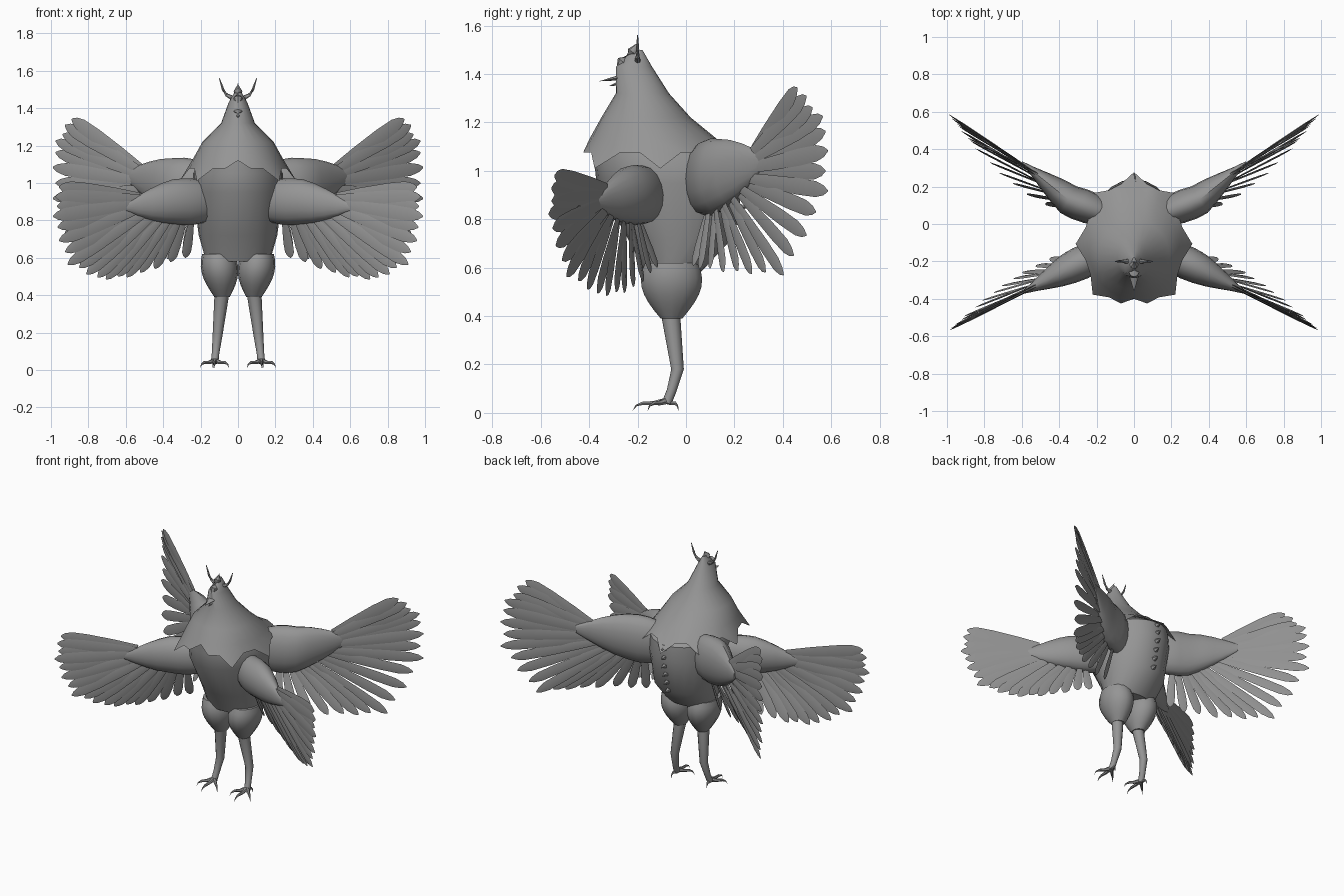
import bpy, bmesh, math
from mathutils import Vector

cube = bpy.data.objects.get("Cube")
if cube:
    bpy.data.objects.remove(cube, do_unlink=True)

shade = .3
grey = bpy.data.materials.new("plain_grey")
grey.use_nodes = True
grey.diffuse_color = (shade, shade, shade, 1)
grey.node_tree.nodes["Principled BSDF"].inputs["Base Color"].default_value = grey.diffuse_color


def finish(name, bm, mirror=False, angle=40):
    """Turn a bmesh into a shaded, coloured object, mirrored across x if asked."""
    bmesh.ops.recalc_face_normals(bm, faces=bm.faces)
    mesh = bpy.data.meshes.new(name)
    bm.to_mesh(mesh)
    bm.free()
    mesh.shade_smooth()
    mesh.set_sharp_from_angle(angle=math.radians(angle))
    mesh.materials.append(grey)
    ob = bpy.data.objects.new(name, mesh)
    bpy.context.collection.objects.link(ob)
    if mirror:
        modifier = ob.modifiers.new("Mirror", "MIRROR")
        modifier.use_mirror_merge = False


def ellipse(centre, a, b, count):
    turns = [math.tau * i / count for i in range(count)]
    return [centre + a * math.cos(t) + b * math.sin(t) for t in turns]


def loft(bm, rings, close_end=True):
    """Skin a series of equal rings."""
    rows = [[bm.verts.new(point) for point in ring] for ring in rings]
    count = len(rows[0])
    for upper, lower in zip(rows, rows[1:]):
        for i in range(count):
            j = (i + 1) % count
            bm.faces.new((upper[i], upper[j], lower[j], lower[i]))
    bm.faces.new(rows[0][::-1])
    if close_end:
        bm.faces.new(rows[-1])


def tube(bm, points, radii, count=8):
    """Round tube along a path."""
    points = [Vector(point) for point in points]
    last = len(points) - 1
    rings = []
    for i, (point, radius) in enumerate(zip(points, radii)):
        heading = (points[min(i + 1, last)] - points[max(i - 1, 0)]).normalized()
        upright = abs(heading.z) > .8
        side = heading.cross(Vector((0, 1, 0) if upright else (0, 0, 1))).normalized()
        rings.append(ellipse(point, side * radius, heading.cross(side) * radius, count))
    loft(bm, rings)


def along(points, t):
    """Point at fraction t of a control polyline."""
    place = t * (len(points) - 1)
    i = min(int(place), len(points) - 2)
    return Vector(points[i]).lerp(Vector(points[i + 1]), place - i)


def level(z, front, back, half_width):
    """Horizontal body ring given by its front and back extents."""
    centre = Vector((0, (front + back) / 2, z))
    return ellipse(centre, Vector((half_width, 0, 0)), Vector((0, (back - front) / 2, 0)), 24)


# Torso
bm = bmesh.new()
loft(bm, [level(*row) for row in (
    (.58, -.17, .06, .17), (.72, -.24, .19, .21), (.95, -.37, .24, .24),
    (1.05, -.38, .23, .24), (1.12, -.38, .13, .2))])
finish("torso", bm)

# Head and cloak in one skin, ending in a pointed hem
bm = bmesh.new()
rings = [level(*row) for row in (
    (1.5, -.22, -.18, .01), (1.43, -.29, -.14, .05), (1.32, -.29, -.07, .09),
    (1.22, -.35, .02, .19), (1.13, -.4, .13, .24))]
middle = Vector((0, -.1, 1.1))
hem = []
for i, point in enumerate(level(1.1, -.4, .19, .24)):
    steps = i % 3
    is_front = i == 18
    near = 0 if is_front else (1, .4, .4)[steps]
    corner = middle + (point - middle) * (1 + .3 * near)
    corner.z += .02 - .11 * near
    hem.append(corner)
loft(bm, rings + [hem], close_end=False)
finish("head_and_cloak", bm)

# Beak: flat upper bill and small lower bill
bm = bmesh.new()
for height, length, half_width in ((1.39, .11, .035), (1.37, .07, .02)):
    base = ellipse(Vector((0, -.25, height)), Vector((half_width, 0, 0)), Vector((0, 0, .015)), 8)
    tip = Vector((0, -.25 - length, height - .02))
    loft(bm, [[point.lerp(tip, f) for point in base] for f in (0, .5, .97)])
finish("beak", bm)

# Brow crest along the middle of the face
bm = bmesh.new()
tube(bm, [(0, -.28, 1.41), (0, -.26, 1.45), (0, -.22, 1.49), (0, -.2, 1.53)],
     [.01, .027, .024, .002])
finish("brow_crest", bm)

# Horns
bm = bmesh.new()
tube(bm, [(.02, -.2, 1.45), (.06, -.2, 1.47), (.08, -.2, 1.5), (.1, -.2, 1.56)],
     [.014, .009, .007, .002])
finish("horns", bm, mirror=True)

# Spines down the back
bm = bmesh.new()
for i in range(6):
    foot = Vector((0, .19 + .04 * min(i / 3, 1), .73 + .06 * i))
    tube(bm, [foot, foot + Vector((0, .04, 0))], [.018, .001], 5)
finish("back_spines", bm)


def wing(name, arm, height, thickness, tips, sweep, count):
    """Flattened arm plus a fan of overlapping blade feathers."""
    run = Vector(arm[-1]) - Vector(arm[0])
    normal = run.cross(Vector((0, 0, 1))).normalized()

    # The arm swells past the shoulder and thins toward the wrist
    bm = bmesh.new()
    rings = []
    for i in range(9):
        f = i / 8
        swell = math.sin(math.pi * (.25 + .7 * f))
        rings.append(ellipse(along(arm, f), Vector((0, 0, height * swell)),
                             normal * thickness * swell ** 1.5, 16))
    loft(bm, rings)
    finish(name + "_arm", bm, mirror=True)

    # Feathers run from the wrist back along the underside of the arm
    bm = bmesh.new()
    for i in range(count):
        t = i / (count - 1)
        odd = i % 2
        root = along(arm, .85 - .55 * t * t)
        root.z += height * (.4 - 1.1 * min(1, t * 1.5))
        root += normal * (.006 if odd else -.006)
        x, z = along(tips, t)
        tip = root.lerp(Vector((x, sweep(x), z)), 1 if odd else .97)
        heading = tip - root
        side = heading.cross(normal).normalized()
        face = side.cross(heading).normalized()
        size = .039 - .011 * t
        blade = ((0, .5), (.3, .8), (.65, 1), (.86, .95), (.95, .6), (1, .1))
        loft(bm, [ellipse(root + heading * f, side * width * size, face * width * .005, 4)
                  for f, width in blade])
    finish(name + "_feathers", bm, mirror=True, angle=30)


# Upper back wings
wing("back_wing", [(.1, .03, .96), (.35, .13, .98), (.6, .33, 1.04)], .16, .09,
     [(.9, 1.35), (.99, 1.2), (.99, .9), (.86, .57), (.63, .58), (.28, .6)],
     lambda x: .6 * x ** 2.4, 19)

# Lower front wings
wing("front_wing", [(.1, -.12, .9), (.35, -.24, .9), (.6, -.37, .87)], .125, .09,
     [(.97, .98), (.99, .8), (.92, .57), (.75, .48), (.56, .5), (.28, .6)],
     lambda x: -.08 - .5 * x * x, 18)

# Legs: bulging thigh, slim shank bent at the ankle
bm = bmesh.new()
rings = []
for i in range(8):
    f = i / 7
    swell = math.sin(math.pi * (.3 + .65 * f))
    rings.append(ellipse(Vector((.105 - .02 * f, -.06, .62 - .23 * f)),
                         Vector((.03 + .07 * swell, 0, 0)),
                         Vector((0, .03 + .1 * swell, 0)), 14))
loft(bm, rings)
finish("thighs", bm, mirror=True)

bm = bmesh.new()
tube(bm, [(.085, -.065, .42), (.11, -.035, .18), (.12, -.06, .09), (.125, -.08, .04)],
     [.04, .026, .02, .02], 12)
finish("shanks", bm, mirror=True)

# Feet: three front toes and one rear toe, each with a hooked claw
bm = bmesh.new()
ankle = Vector((.125, -.08, .05))
for turn, length in ((-45, .11), (0, .14), (45, .11), (170, .05)):
    angle = math.radians(turn)
    reach = Vector((math.sin(angle), -math.cos(angle), 0)) * length
    path = [ankle + reach * f - Vector((0, 0, drop))
            for f, drop in ((0, 0), (.4, .01), (.7, .01), (.9, .02), (1, .04))]
    tube(bm, path, [.015, .01, .008, .004, .001], 6)
finish("feet", bm, mirror=True)
